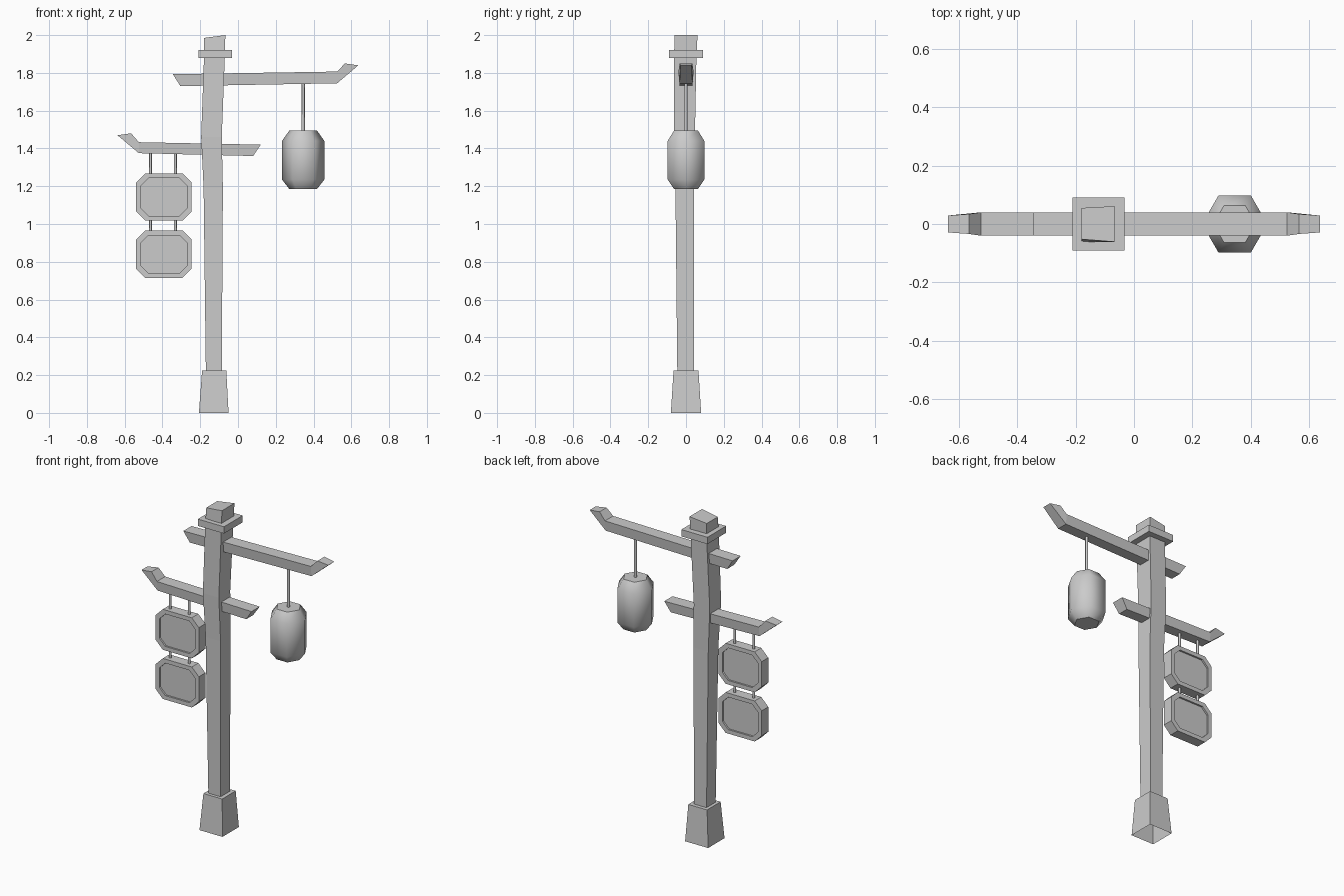
import bpy, bmesh, math

if "Cube" in bpy.data.objects:
    bpy.data.objects.remove(bpy.data.objects["Cube"])


def loft(name, rings, start=True, end=True, smooth=False):
    """Skin a list of equal-length point rings, with optional flat end caps."""
    bm = bmesh.new()
    loops = [[bm.verts.new(p) for p in ring] for ring in rings]
    n = len(loops[0])
    for a, b in zip(loops, loops[1:]):
        for i in range(n):
            j = (i + 1) % n
            bm.faces.new((a[i], a[j], b[j], b[i])).smooth = smooth
    if start:
        bm.faces.new(loops[0][::-1])
    if end:
        bm.faces.new(loops[-1])
    bmesh.ops.recalc_face_normals(bm, faces=bm.faces)
    if smooth:  # keep the cap rims crisp
        for e in bm.edges:
            if any(not f.smooth for f in e.link_faces):
                e.smooth = False
    mesh = bpy.data.meshes.new(name)
    bm.to_mesh(mesh)
    bm.free()
    obj = bpy.data.objects.new(name, mesh)
    bpy.context.collection.objects.link(obj)
    return obj


def rect(x0, x1, y0, y1, z):
    return [(x0, y0, z), (x1, y0, z), (x1, y1, z), (x0, y1, z)]


def hexagon(x, r, z):
    return [(x + r * math.cos(i * math.pi / 3), r * math.sin(i * math.pi / 3), z)
            for i in range(6)]


def beam(name, stations):
    """Stations: top x, top z, bottom x, bottom z, half width on top."""
    loft(name, [[(tx, -w, tz), (tx, w, tz), (bx, w * 0.85, bz), (bx, -w * 0.85, bz)]
                for tx, tz, bx, bz, w in stations])


def rod(name, x, z0, z1, r):
    loft(name, [hexagon(x, r, z0), hexagon(x, r, z1)], smooth=True)


def octagon(cx, cz, w, h, c, y):
    return [(cx + x, y, cz + z) for x, z in (
        (-w, -h + c), (-w + c, -h), (w - c, -h), (w, -h + c),
        (w, h - c), (w - c, h), (-w + c, h), (-w, h - c))]


# Tapered foot, open underneath
loft("foot", [rect(-0.207, -0.05, -0.08, 0.08, 0),
              rect(-0.19, -0.062, -0.066, 0.066, 0.225)], start=False)

# Slightly crooked post with slanted top
top = [(-0.18, -0.052, 1.985), (-0.067, -0.061, 2.0),
       (-0.067, 0.061, 2.0), (-0.18, 0.055, 1.985)]
loft("post", [rect(-0.17, -0.086, -0.046, 0.043, 0.21),
              rect(-0.182, -0.08, -0.056, 0.043, 1.19),
              rect(-0.195, -0.086, -0.064, 0.047, 1.46),
              rect(-0.18, -0.07, -0.063, 0.055, 1.88), top])

# Collar near the top
loft("collar", [rect(-0.21, -0.032, -0.091, 0.091, 1.88),
                rect(-0.21, -0.032, -0.091, 0.091, 1.922)])

# Cross beams with upturned tips
beam("upper_beam", [(-0.345, 1.793, -0.305, 1.73, 0.04),
                    (0.525, 1.807, 0.525, 1.745, 0.04),
                    (0.566, 1.85, 0.637, 1.84, 0.034)])
beam("lower_beam", [(0.12, 1.42, 0.08, 1.36, 0.04),
                    (-0.525, 1.433, -0.525, 1.375, 0.04),
                    (-0.566, 1.48, -0.638, 1.47, 0.034)])

# Hanging lantern
loft("lantern", [hexagon(0.345, r, z) for r, z in (
    (0.073, 1.185), (0.112, 1.235), (0.112, 1.44), (0.073, 1.495))], smooth=True)
rod("lantern_rod", 0.345, 1.49, 1.76, 0.009)

# Two sign boards with recessed panels on both faces
for i, cz in enumerate((1.143, 0.84)):
    outer, inner = (0.147, 0.125, 0.048), (0.122, 0.1, 0.04)
    loft(f"sign_board_{i + 1}", [octagon(-0.392, cz, *size, y) for size, y in (
        (inner, -0.021), (inner, -0.032), (outer, -0.032),
        (outer, 0.032), (inner, 0.032), (inner, 0.021))])

# Sign hangers
for x in (-0.463, -0.332):
    rod("upper_hanger", x, 1.262, 1.39, 0.008)
    rod("lower_hanger", x, 0.96, 1.025, 0.008)
